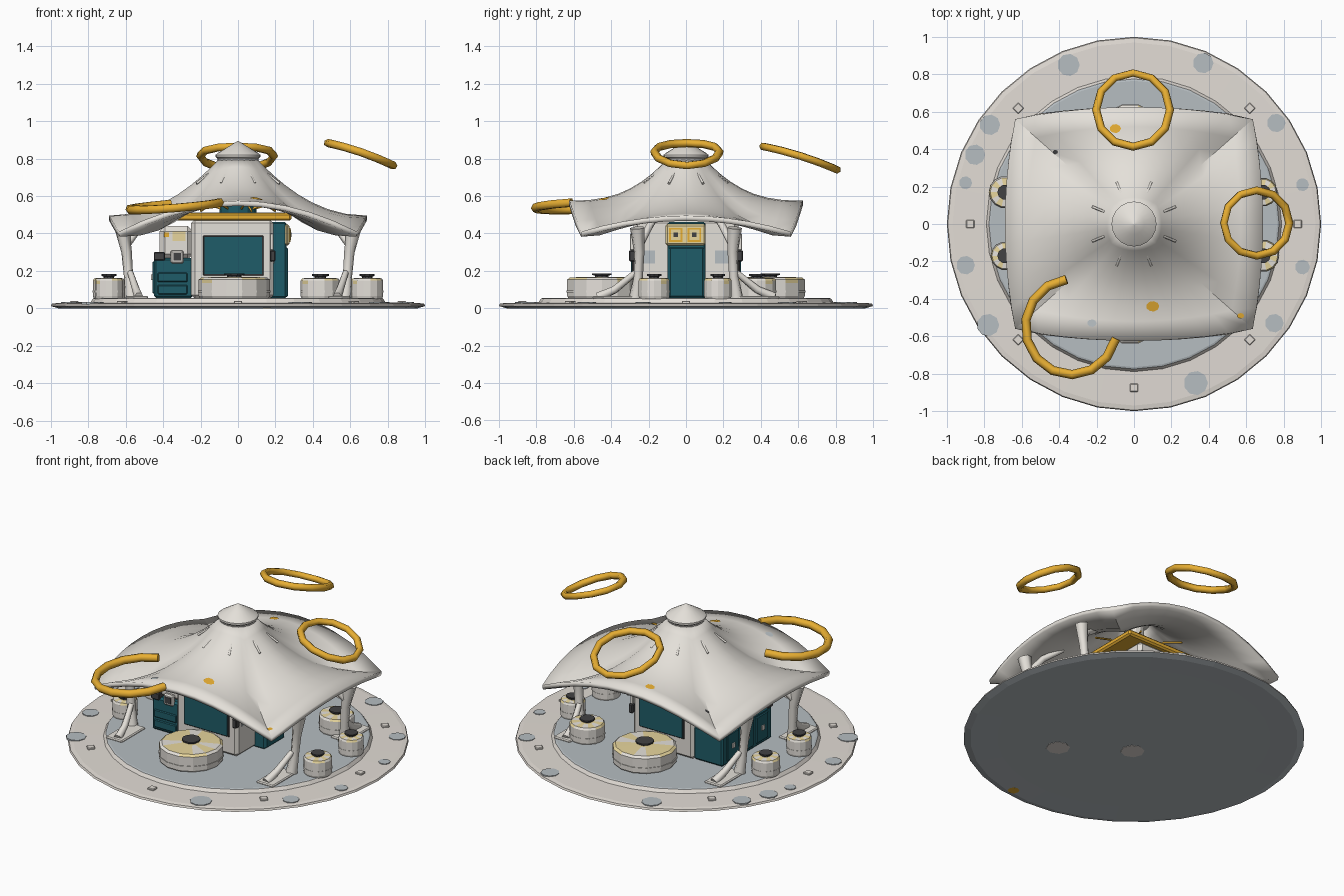
import bpy, bmesh, math
from mathutils import Vector
from mathutils.bvhtree import BVHTree

if "Cube" in bpy.data.objects:
    bpy.data.objects.remove(bpy.data.objects["Cube"])


def srgb(r, g, b):
    return [((c / 255 + 0.055) / 1.055) ** 2.4 for c in (r, g, b)] + [1]


COL = {}
for key, rgb in {"shell white": (228, 224, 217), "paving": (226, 220, 213),
                 "floor grey": (182, 189, 193), "teal": (31, 92, 104),
                 "gold": (236, 178, 52), "cream": (234, 216, 158),
                 "dark metal": (66, 66, 68)}.items():
    COL[key] = bpy.data.materials.new(key)
    COL[key].diffuse_color = srgb(*rgb)


def finish(name, bm, cols, smooth=None):
    bmesh.ops.recalc_face_normals(bm, faces=bm.faces)
    me = bpy.data.meshes.new(name)
    bm.to_mesh(me)
    bm.free()
    for c in cols:
        me.materials.append(COL[c])
    ob = bpy.data.objects.new(name, me)
    bpy.context.collection.objects.link(ob)
    if smooth:
        bpy.context.view_layer.objects.active = ob
        ob.select_set(True)
        bpy.ops.object.shade_smooth_by_angle(angle=math.radians(smooth))
        ob.select_set(False)
    return ob


def box(name, lo, hi, col, bevel=0):
    bm = bmesh.new()
    bmesh.ops.create_cube(bm, size=1)
    for v in bm.verts:
        v.co = [(a + b) / 2 + c * (b - a) for a, b, c in zip(lo, hi, v.co)]
    ob = finish(name, bm, [col])
    if bevel:
        m = ob.modifiers.new("bevel", 'BEVEL')
        m.width, m.segments = bevel, 1
    return ob


def lathe(name, prof, n, loc, cols, rule=lambda k, i: 0, smooth=None):
    """Turn (radius, height) points; rule gives a colour index per band and side."""
    bm = bmesh.new()
    rings = [[bm.verts.new((loc[0] + r * math.cos(2 * math.pi * i / n),
                            loc[1] + r * math.sin(2 * math.pi * i / n), z))
              for i in range(n)] for r, z in prof]
    for k in range(len(rings) - 1):
        for i in range(n):
            j = (i + 1) % n
            f = bm.faces.new((rings[k][i], rings[k][j], rings[k + 1][j], rings[k + 1][i]))
            f.material_index = rule(k, i)
    bm.faces.new(rings[0]).material_index = rule(0, 0)
    bm.faces.new(rings[-1]).material_index = rule(len(prof) - 2, 1)
    return finish(name, bm, cols, smooth)


def tube(name, pts, r, col, closed=False, radii=None):
    cu = bpy.data.curves.new(name, 'CURVE')
    cu.dimensions = '3D'
    cu.bevel_depth, cu.bevel_resolution, cu.use_fill_caps = r, 1, True
    sp = cu.splines.new('POLY')
    sp.points.add(len(pts) - 1)
    for i, p in enumerate(pts):
        sp.points[i].co = (*p, 1)
        sp.points[i].radius = radii[i] if radii else 1
    sp.use_cyclic_u = closed
    cu.materials.append(COL[col])
    ob = bpy.data.objects.new(name, cu)
    bpy.context.collection.objects.link(ob)
    return ob


# Round base: grey underside, paved ring, raised floor
lathe("base_ring", [(0.8, 0.002), (0.96, 0.0), (1.0, 0.012), (0.995, 0.024), (0.97, 0.028), (0.77, 0.032)],
      32, (0, 0), ["floor grey", "paving"], lambda k, i: int(k > 1))
lathe("raised_floor", [(0.79, 0.03), (0.775, 0.052), (0.765, 0.055)], 32, (0, 0),
      ["paving", "floor grey"], lambda k, i: k)

# Stone patches and small floor lamps on the ring, patches underneath
for i, (x, y, r) in enumerate([(-.35, .85, .06), (.37, .86, .055), (-.77, .53, .055), (-.85, .37, .055),
                               (.76, .54, .05), (.9, .21, .035), (-.9, -.22, .05), (-.78, -.54, .06),
                               (.75, -.53, .05), (.33, -.85, .065), (-.9, .22, .035), (.9, -.23, .04)]):
    lathe("stone_patch_%d" % i, [(r, .02), (r, .033)], 9, (x, y), ["floor grey"])
for x, y, r, c in ((.27, -.37, .07, "paving"), (-.09, -.12, .07, "paving"), (.15, -.92, .035, "gold")):
    lathe("underside_patch", [(r, 0), (r, .005)], 8, (x, y), [c])
for i in (0, 1, 3, 4, 5, 6, 7):
    a = i * math.pi / 4
    x, y = .875 * math.cos(a), .875 * math.sin(a)
    ob = box("floor_lamp_%d" % i, (-.022, -.022, .02), (.022, .022, .04), "paving", .004)
    ob.location, ob.rotation_euler = (x, y, 0), (0, 0, a)


# Tent roof: square outline with bulging edges and drooping corners
def edge_point(k, s):
    if k % 2 == 0:
        p = Vector((.635 * s, -.625 + .065 * s * s, .575 - .165 * s * s))
    else:
        p = Vector((.69 - .055 * s * s, .56 * s, .495 - .085 * s * s))
    if k >= 2:
        p.x, p.y = -p.x, -p.y
    return p


N = 10
rim = [edge_point(k, -1 + 2 * i / N) for k in range(4) for i in range(N)]
bm = bmesh.new()
rows = []
for t in (0, .08, .16, .26, .38, .5, .64, .8, 1):
    row = []
    for p in rim:
        d = Vector((p.x, p.y, 0)).normalized() * .1
        e = 2.1 + .5 * abs(d.y) / .1
        row.append(bm.verts.new((d.x + (p.x - d.x) * t, d.y + (p.y - d.y) * t,
                                 p.z + (.80 - p.z) * (1 - t) ** e)))
    rows.append(row)
for a, b in zip(rows, rows[1:]):
    for i in range(len(rim)):
        j = (i + 1) % len(rim)
        bm.faces.new((a[i], b[i], b[j], a[j]))
surface = BVHTree.FromBMesh(bm)
roof = finish("tent_roof", bm, ["shell white"], 35)
if sum(p.normal.z for p in roof.data.polygons) < 0:
    roof.data.flip_normals()
sol = roof.modifiers.new("thickness", 'SOLIDIFY')
sol.thickness, sol.offset = .028, -1

# Small painted marks lying on the roof
for x, y, r, c in ((.1, -.44, .035, "gold"), (-.1, .51, .03, "gold"), (-.225, -.53, .025, "floor grey"),
                   (-.42, .385, .014, "dark metal"), (.57, -.49, .018, "gold")):
    bm = bmesh.new()
    vs = []
    for i in range(9):
        a = 2 * math.pi * i / 9
        hit = surface.ray_cast(Vector((x + r * math.cos(a), y + r * .8 * math.sin(a), 2)), Vector((0, 0, -1)))[0]
        vs.append(bm.verts.new(hit + Vector((0, 0, .004))))
    bm.faces.new(vs)
    finish("roof_mark", bm, [c])

# Roof cap
lathe("roof_cap", [(.105, .77), (.11, .8), (.113, .804), (.12, .808), (.12, .82), (.105, .832), (.055, .862),
                   (.004, .893)],
      20, (0, 0), ["shell white", "dark metal"], lambda k, i: int(k == 1), 40)

# Slit fins around the roof
for i in range(8):
    a = math.pi / 8 + i * math.pi / 4
    c, s = math.cos(a), math.sin(a)
    tube("roof_fin_%d" % i, [(c * .17, s * .17, .718), (c * .24, s * .24, .667)], .007, "shell white")

# Central mast and thin struts under the roof
lathe("mast", [(.1, .5), (.1, .56), (.06, .58), (.06, .78)], 12, (0, 0),
      ["teal", "shell white"], lambda k, i: int(k > 0))
for i in range(8):
    a = i * math.pi / 4 + .2
    c, s = math.cos(a), math.sin(a)
    tube("roof_strut_%d" % i, [(c * .05, s * .05, .52), (c * .22, s * .22, .57), (c * .36, s * .36, .52)],
         .006, "gold")

# Kiosk body with gold trim
box("kiosk_body", (-.25, -.28, .05), (.19, .28, .475), "shell white", .02)
box("kiosk_trim", (-.33, -.3, .468), (.285, .3, .508), "gold", .01)
box("kiosk_roof", (-.3, -.27, .5), (.25, .27, .512), "shell white")

# Screens on front and back
for side, s in (("front", -1), ("back", 1)):
    ya, yb = sorted((s * .26, s * .288)), sorted((s * .27, s * .293))
    box(side + "_screen_frame", (-.187, ya[0], .174), (.137, ya[1], .389), "dark metal", .004)
    box(side + "_screen", (-.178, yb[0], .182), (.128, yb[1], .38), "teal")

# Right side door block, sign and wall lamps
box("door", (.17, -.1, .055), (.26, .105, .46), "teal", .008)
box("door_leaf", (.25, -.09, .06), (.266, .095, .325), "teal", .006)
box("door_sign", (.25, -.11, .335), (.275, .105, .45), "cream", .01)
for y in (-.055, .045):
    box("sign_panel", (.27, y - .036, .355), (.28, y + .036, .43), "gold")
    box("sign_inset", (.272, y - .026, .365), (.283, y + .026, .42), "cream")
    box("sign_mark", (.275, y - .012, .38), (.286, y + .012, .405), "dark metal")
for y in (-.285, .285):
    box("wall_lamp", (.17, y - .02, .25), (.2, y + .02, .31), "dark metal", .006)
    box("wall_lamp_arm", (.17, y - .015, .31), (.19, y + .015, .4), "shell white", .004)
for y in (-.2, .19):
    box("wall_patch", (.18, y - .035, .24), (.194, y + .035, .31), "floor grey")

# Left cabinet: teal base, white top, cream pads, gauge and handles
box("cabinet_base", (-.45, -.24, .055), (-.24, .27, .27), "teal", .012)
box("cabinet_top", (-.42, -.22, .26), (-.24, .25, .44), "shell white", .03)
box("cabinet_pad", (-.35, -.226, .36), (-.28, -.2, .41), "cream")
box("cabinet_pad_small", (-.395, -.224, .38), (-.37, -.2, .405), "gold")
box("cabinet_gauge", (-.36, -.25, .24), (-.29, -.22, .31), "shell white", .008)
box("cabinet_gauge_slot", (-.345, -.253, .255), (-.305, -.24, .295), "dark metal")
box("cabinet_vent", (-.45, -.25, .255), (-.39, -.19, .3), "dark metal", .005)
for z in (.1, .165):
    box("cabinet_drawer_front", (-.43, -.247, z - .025), (-.27, -.23, z + .025), "teal", .005)
for y in (-.13, 0.02, .17):
    box("cabinet_door", (-.458, y - .06, .08), (-.44, y + .06, .25), "teal", .005)
    box("cabinet_handle", (-.465, y - .012, .15), (-.45, y + .012, .18), "shell white")


# Round counters and stools with dark caps and worn cream tops
def seat(name, x, y, r, h, cap, step):
    def paint(k, i):
        return int(k == 4 and i % step != 0 or k == 3 and i % 5 in (1, 2) or k == 2 and i % 7 == 1)
    lathe(name, [(r * .95, .05), (r, .065), (r, h - .03), (r, h - .012), (r * .92, h), (cap, h + .003)],
          14, (x, y), ["shell white", "cream"], paint)
    lathe(name + "_cap", [(cap * .7, h), (cap * .7, h + .01), (cap, h + .013), (cap, h + .022)],
          10, (x, y), ["dark metal"])
    lathe(name + "_band", [(r * 1.02, .085), (r * 1.02, .095)], 14, (x, y), ["shell white"])


for s in (-1, 1):
    seat("counter", -.02, s * .45, .19, .165, .055, 4)
    for x in (-.69, .69):
        seat("stool", x, s * .17, .085 if x * s < 0 else .075, .16, .04, 2)
seat("wide_stool", .44, .38, .105, .16, .045, 2)

# Four bent legs with splayed feet and braces
for sx in (-1, 1):
    for sy in (-1, 1):
        def m(x, y, z):
            return (sx * x, sy * y, z)
        tube("leg", [m(.57, .27, .05), m(.585, .255, .17), m(.595, .25, .3), m(.62, .26, .43)],
             .034, "shell white", radii=[1.1, .75, .85, 1.2])
        tube("leg_foot", [m(.575, .27, .19), m(.545, .38, .1), m(.53, .47, .06)],
             .022, "shell white", radii=[.8, 1, 1.2])
        tube("leg_brace", [m(.6, .25, .33), m(.53, .2, .43), m(.42, .15, .51)],
             .02, "shell white", radii=[1, 1, .8])
        ends = list(zip(m(.48, .26, .05), m(.6, .5, .066)))
        box("foot_plate", [min(e) for e in ends], [max(e) for e in ends], "shell white", .006)


# Floating gold hoops
def hoop(name, cx, cy, r, zfun):
    pts = []
    for i in range(12):
        a = 2 * math.pi * i / 12
        pts.append((cx + r * math.cos(a), cy + r * math.sin(a), zfun(math.cos(a), math.sin(a))))
    tube(name, pts, .022, "gold", True)


hoop("back_hoop", -.005, .61, .197, lambda c, s: .815 - .062 * s - .012 * s * s)
hoop("right_hoop", .655, .005, .175, lambda c, s: .835 - .06 * c - .012 * c * c)
arc = []
for i in range(11):
    a = math.radians(96 + i * 25)
    arc.append((-.335 + .245 * math.cos(a), -.55 + .255 * math.sin(a),
                .548 + .02 * math.cos(a) + .012 * math.sin(a)))
tube("front_hoop", arc, .025, "gold")

for m in bpy.data.materials:
    if m.users and not m.is_grease_pencil:
        m.use_nodes = True
        m.node_tree.nodes["Principled BSDF"].inputs["Base Color"].default_value = m.diffuse_color
